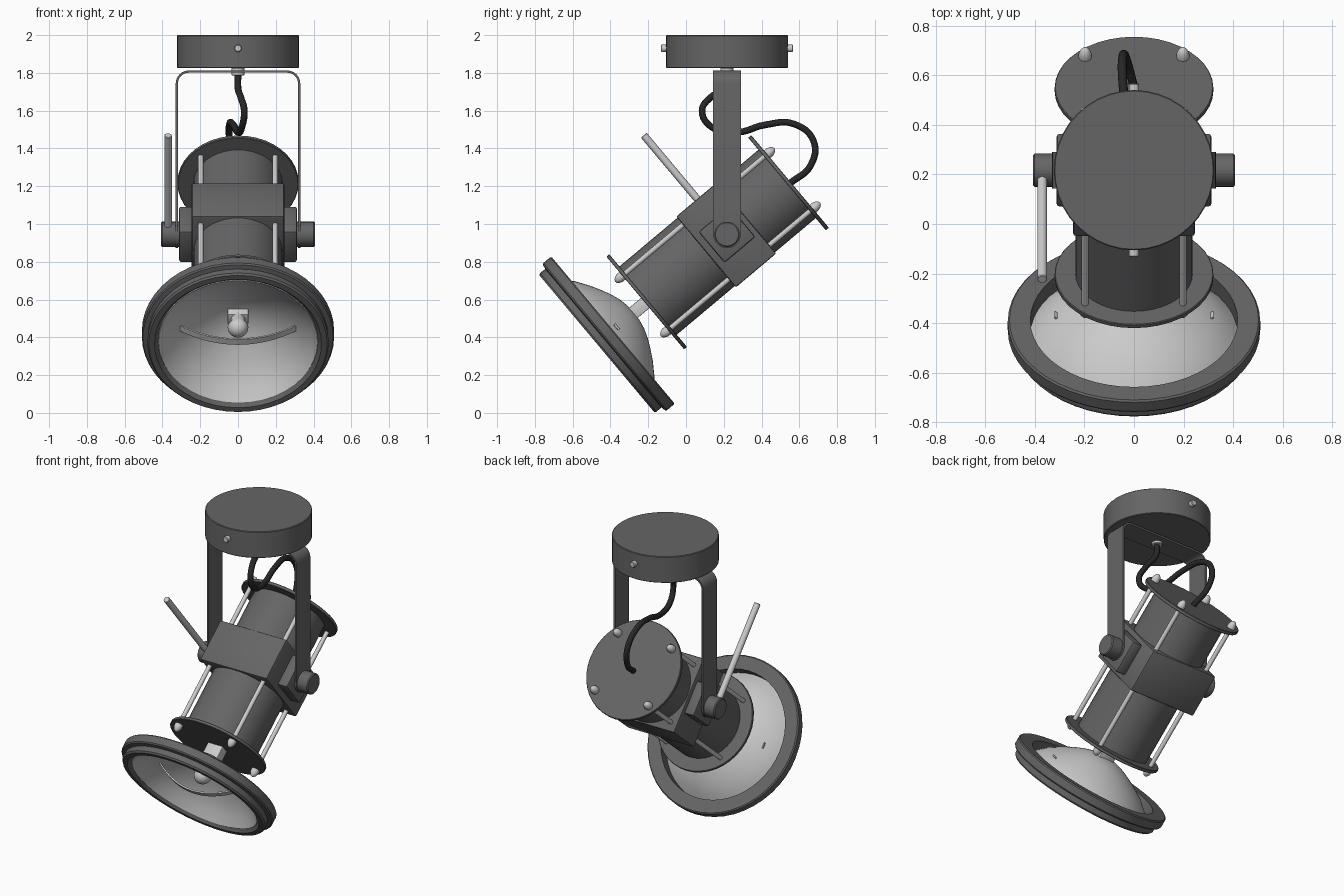
import bpy, bmesh, math
from mathutils import Matrix, Vector

if "Cube" in bpy.data.objects:
    bpy.data.objects.remove(bpy.data.objects["Cube"])

PIVOT = Vector((0, 0.217, 0.945))
# head frame: local z runs to the rear of the lamp, local -y is its upper side
HEAD = Matrix.Translation(PIVOT) @ Matrix.Rotation(math.radians(-50), 4, 'X')
WORLD = Matrix.Identity(4)


def material(name, v):
    m = bpy.data.materials.new(name)
    m.diffuse_color = (v, v, v, 1)
    m.use_nodes = True
    m.node_tree.nodes["Principled BSDF"].inputs["Base Color"].default_value = m.diffuse_color
    return m


DARK = material("dark_metal", 0.13)
LIGHT = material("bright_metal", 0.6)
BLACK = material("cable_rubber", 0.02)


def finish(bm, name, frame, mat):
    bmesh.ops.remove_doubles(bm, verts=bm.verts, dist=1e-5)
    bmesh.ops.recalc_face_normals(bm, faces=bm.faces)
    me = bpy.data.meshes.new(name)
    bm.to_mesh(me)
    bm.free()
    ob = bpy.data.objects.new(name, me)
    bpy.context.collection.objects.link(ob)
    me.materials.append(mat)
    ob.matrix_world = frame
    bpy.ops.object.select_all(action='DESELECT')
    ob.select_set(True)
    bpy.context.view_layer.objects.active = ob
    bpy.ops.object.shade_smooth_by_angle(angle=math.radians(35))
    return ob


def lathe(name, profile, frame, mat, seg=32, closed=False):
    """Revolve (radius, z) points about local z."""
    bm = bmesh.new()
    rings = [[bm.verts.new((r * math.cos(2 * math.pi * i / seg),
                            r * math.sin(2 * math.pi * i / seg), z))
              for i in range(seg)] for r, z in profile]
    n = len(rings)
    for k in range(n if closed else n - 1):
        a, b = rings[k], rings[(k + 1) % n]
        for i in range(seg):
            j = (i + 1) % seg
            bm.faces.new((a[i], a[j], b[j], b[i]))
    return finish(bm, name, frame, mat)


def rod(name, r, z0, z1, frame, mat, seg=32, bev=0.0):
    """Solid cylinder along local z with optional edge chamfer."""
    prof = [(0, z0), (r - bev, z0), (r, z0 + bev), (r, z1 - bev), (r - bev, z1), (0, z1)]
    if bev == 0:
        prof = [(0, z0), (r, z0), (r, z1), (0, z1)]
    return lathe(name, prof, frame, mat, seg)


def box(name, center, size, frame, mat, bev=0.01):
    bm = bmesh.new()
    bmesh.ops.create_cube(bm, size=1, matrix=Matrix.Translation(center) @ Matrix.Diagonal((*size, 1)))
    if bev:
        bmesh.ops.bevel(bm, geom=bm.edges[:], offset=bev, segments=2, profile=0.5, affect='EDGES')
    return finish(bm, name, frame, mat)


def ribbon(name, outer, inner, to3d, d0, d1, mat, frame):
    """Strip between two matching paths, extruded from depth d0 to d1."""
    bm = bmesh.new()
    rows = [[bm.verts.new(to3d(p, d)) for p, d in ((o, d0), (o, d1), (i, d1), (i, d0))]
            for o, i in zip(outer, inner)]
    for a, b in zip(rows, rows[1:]):
        for k in range(4):
            bm.faces.new((a[k], a[(k + 1) % 4], b[(k + 1) % 4], b[k]))
    bm.faces.new(rows[0])
    bm.faces.new(rows[-1])
    return finish(bm, name, frame, mat)


# ceiling canopy with two side screws and the cable gland
AXIS = Matrix.Translation((0, PIVOT.y, 0))
rod("ceiling_canopy", 0.323, 1.825, 2.0, AXIS, DARK, 40, 0.004)
for s in (-1, 1):
    f = Matrix.Translation((0, PIVOT.y, 1.93)) @ Matrix.Rotation(-s * math.pi / 2, 4, 'X')
    rod("canopy_screw", 0.02, 0.31, 0.35, f, LIGHT, 12, 0.004)
rod("cable_gland", 0.034, 1.785, 1.828, AXIS, LIGHT, 16, 0.004)


# U-shaped bracket with filleted corners and rounded feet
def u_path(x, top, r):
    arc = [(x - r + r * math.cos(math.radians(t)), top - r + r * math.sin(math.radians(t)))
           for t in range(0, 91, 15)]
    right = [(x, PIVOT.z)] + arc
    return right + [(-px, pz) for px, pz in reversed(right)]


ribbon("yoke_bracket", u_path(0.33, 1.813, 0.07), u_path(0.318, 1.801, 0.058),
       lambda p, d: (p[0], d, p[1]), PIVOT.y - 0.073, PIVOT.y + 0.073, DARK, WORLD)
for s in (-1, 1):
    side = Matrix.Translation(PIVOT) @ Matrix.Rotation(s * math.pi / 2, 4, 'Y')
    rod("yoke_foot", 0.073, 0.318, 0.33, side, DARK)
    rod("pivot_knob", 0.067, 0.30, 0.407, side, DARK, 32, 0.006)
    box("pivot_plate", (s * 0.275, 0, 0), (0.075, 0.214, 0.214), HEAD, DARK, 0.012)

# aiming lever on the left knob
lever = HEAD @ Matrix.Translation((-0.37, 0, 0)) @ Matrix.Rotation(math.pi / 2, 4, 'X')
rod("aiming_lever", 0.02, 0.03, 0.685, lever, LIGHT, 16, 0.003)

# lamp housing: barrel, square collar, end discs
rod("housing_barrel", 0.236, -0.555, 0.425, HEAD, DARK, 40)
box("housing_collar", (0, 0, -0.005), (0.49, 0.49, 0.28), HEAD, DARK, 0.01)
rod("front_disc", 0.32, -0.565, -0.545, HEAD, DARK, 40, 0.003)
rod("rear_disc", 0.32, 0.415, 0.436, HEAD, DARK, 40, 0.003)

# four tie rods with cap nuts at both ends
for sx in (-1, 1):
    for sy in (-1, 1):
        f = HEAD @ Matrix.Translation((sx * 0.197, sy * 0.188, 0))
        rod("tie_rod", 0.014, -0.56, 0.43, f, LIGHT, 12)
        for z, d in ((-0.563, -1), (0.434, 1)):
            lathe("cap_nut", [(0, z), (0.026, z), (0.026, z + d * 0.02), (0.02, z + d * 0.036),
                              (0.011, z + d * 0.048), (0, z + d * 0.052)], f, LIGHT, 12)

# reflector bowl as a thin shell
bowl = [(0, -0.643), (0.05, -0.646), (0.1, -0.656), (0.15, -0.674), (0.2, -0.698),
        (0.26, -0.731), (0.33, -0.778), (0.38, -0.824), (0.425, -0.875)]
lathe("reflector_bowl", bowl + [(max(r - 0.004, 0), z - 0.009) for r, z in reversed(bowl)],
      HEAD, LIGHT, 40)

# stepped rim around the reflector
lathe("reflector_rim", [(0.418, -0.79), (0.502, -0.788), (0.509, -0.795), (0.509, -0.842),
                        (0.503, -0.85), (0.478, -0.855), (0.48, -0.89), (0.472, -0.9),
                        (0.442, -0.9), (0.432, -0.885), (0.418, -0.875)],
      HEAD, DARK, 48, closed=True)

# lamp socket and bulb
box("lamp_socket", (0, 0, -0.62), (0.11, 0.07, 0.16), HEAD, LIGHT, 0.005)
ball = [(0.055 * math.cos(math.radians(t)), -0.765 - 0.055 * math.sin(math.radians(t)))
        for t in range(0, 91, 15)]
lathe("bulb", [(0, -0.68), (0.035, -0.68), (0.04, -0.73)] + ball, HEAD, LIGHT, 24)


# curved glare strip spanning the bowl
def bow(off):
    return [(x / 10 * 0.32, -0.888 + off + 0.122 * (x / 10) ** 2) for x in range(-10, 11)]


ribbon("glare_strip", bow(0), bow(0.01), lambda p, d: (p[0], d, p[1]), -0.018, 0.018, LIGHT, HEAD)

# flexible cable from canopy to rear disc
pts = [(0, 0.217, 1.80), (0.0, 0.205, 1.72), (0.015, 0.13, 1.67), (0.033, 0.085, 1.60),
       (0.02, 0.14, 1.51), (0.0, 0.27, 1.485), (-0.025, 0.42, 1.525), (-0.045, 0.57, 1.53),
       (-0.045, 0.675, 1.44), (-0.03, 0.66, 1.31), (0.0, 0.55, 1.215)]
cu = bpy.data.curves.new("power_cable", 'CURVE')
cu.dimensions = '3D'
cu.bevel_depth = 0.018
cu.bevel_resolution = 3
cu.resolution_u = 6
cu.use_fill_caps = True
sp = cu.splines.new('BEZIER')
sp.bezier_points.add(len(pts) - 1)
for bp, p in zip(sp.bezier_points, pts):
    bp.co = p
    bp.handle_left_type = bp.handle_right_type = 'AUTO'
cu.materials.append(BLACK)
bpy.context.collection.objects.link(bpy.data.objects.new("power_cable", cu))
